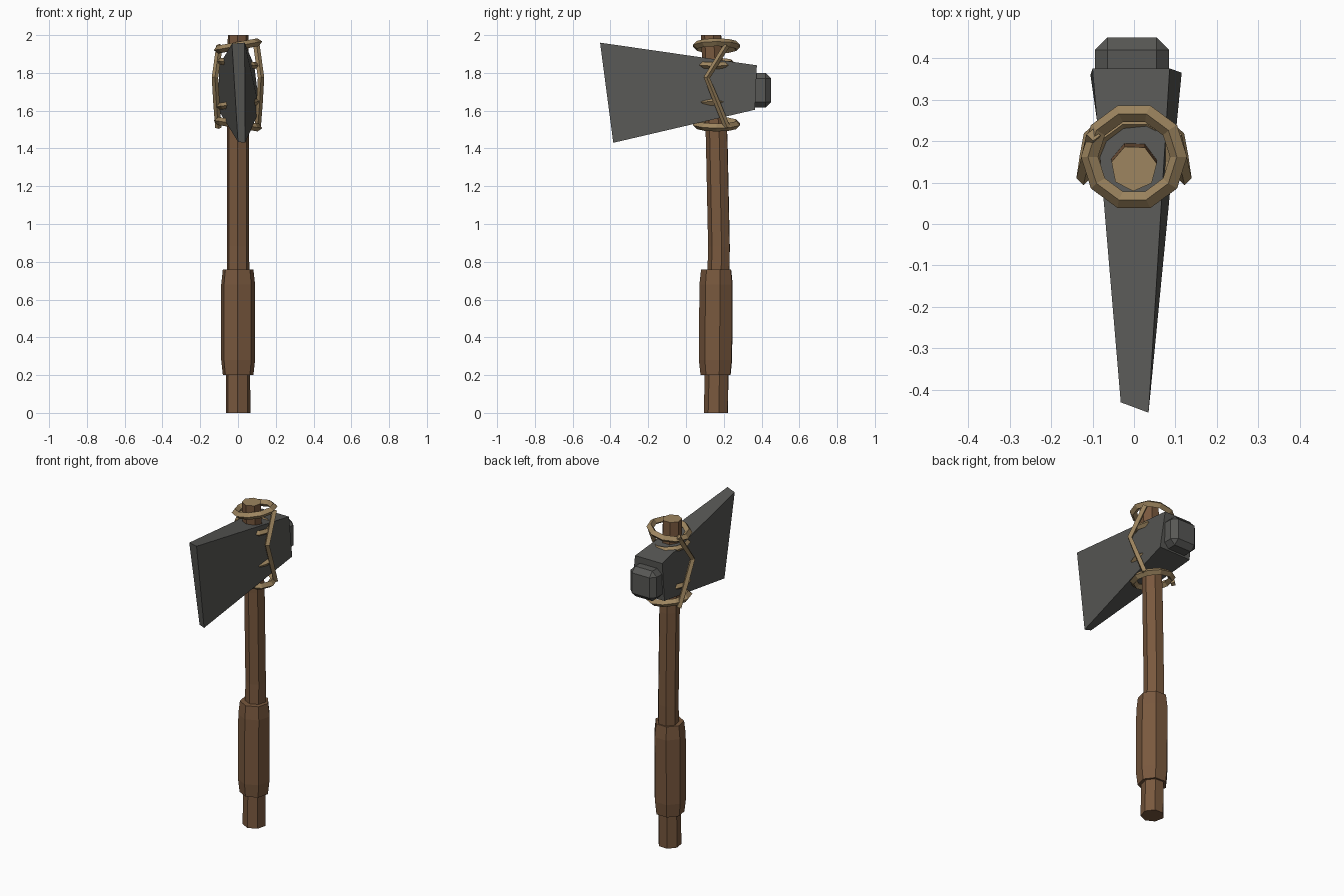
import bpy, bmesh, math
from mathutils import Vector, Matrix

cube = bpy.data.objects.get("Cube")
if cube:
    bpy.data.objects.remove(cube, do_unlink=True)


def material(name, rgb):
    m = bpy.data.materials.new(name)
    m.use_nodes = True
    m.diffuse_color = (*rgb, 1)
    m.node_tree.nodes["Principled BSDF"].inputs["Base Color"].default_value = (*rgb, 1)
    return m


wood = material("brown wood", (0.19, 0.098, 0.048))
cord = material("tan cord", (0.34, 0.235, 0.115))
stone = material("dark grey stone", (0.096, 0.096, 0.09))


def finish(name, bm, *mats):
    bmesh.ops.recalc_face_normals(bm, faces=bm.faces)
    me = bpy.data.meshes.new(name)
    bm.to_mesh(me)
    bm.free()
    for m in mats:
        me.materials.append(m)
    ob = bpy.data.objects.new(name, me)
    bpy.context.collection.objects.link(ob)
    return ob


def bridge(bm, rings, closed=False):
    """Skin a list of vertex rings, capping the ends unless closed."""
    pairs = list(zip(rings, rings[1:]))
    if closed:
        pairs.append((rings[-1], rings[0]))
    n = len(rings[0])
    for a, b in pairs:
        for i in range(n):
            j = (i + 1) % n
            bm.faces.new((a[i], a[j], b[j], b[i]))
    if not closed:
        bm.faces.new(rings[0])
        bm.faces.new(rings[-1])


def shaft(name, sections, *mats):
    """Seven-sided pole through (z, y, radius) sections."""
    bm = bmesh.new()
    angles = [math.radians(-92) + i * math.tau / 7 for i in range(7)]
    bridge(bm, [[bm.verts.new((r * math.cos(a), y + r * math.sin(a), z)) for a in angles]
                for z, y, r in sections])
    return finish(name, bm, *mats)


# Wooden handle with a pale cut top, and its thicker grip
handle = shaft("handle", [(0, 0.161, 0.067), (0.88, 0.177, 0.06),
                          (1.45, 0.165, 0.06), (2, 0.135, 0.056)], wood, cord)
for f in handle.data.polygons:
    if f.center.z > 1.99:
        f.material_index = 1
shaft("grip", [(0.2, 0.16, 0.083), (0.28, 0.16, 0.092),
               (0.68, 0.163, 0.092), (0.76, 0.163, 0.083)], wood)

# Stone blade: narrow tall cutting edge flaring back into a wide block
bm = bmesh.new()
edge = [(-0.032, -0.43, 1.955), (0.035, -0.455, 1.96), (0.038, -0.385, 1.43), (0, -0.375, 1.435)]
back = [(-0.1, 0.375, 1.84), (0.086, 0.375, 1.84), (0.115, 0.365, 1.605), (-0.105, 0.36, 1.605)]
bridge(bm, [[bm.verts.new(p) for p in ring] for ring in (edge, back)])
finish("blade", bm, stone)

# Chamfered hammer knob at the back
bm = bmesh.new()
bmesh.ops.create_cube(bm, size=1, matrix=Matrix.Translation((-0.005, 0.385, 1.708))
                      @ Matrix.Diagonal((0.178, 0.13, 0.185, 1)))
bmesh.ops.bevel(bm, geom=bm.edges[:], offset=0.03, segments=1, affect='EDGES')
finish("hammer_knob", bm, stone)


# Cord rings, diamond in section
def cord_ring(name, z, radius, tilt, y=0.162, thick=0.021):
    bm = bmesh.new()
    rings = []
    for i in range(10):
        a = i * math.tau / 10
        out = Vector((math.cos(a), math.sin(a), 0))
        rings.append([bm.verts.new(out * (radius + thick * math.cos(b))
                                   + Vector((0, 0, thick * math.sin(b))))
                      for b in (k * math.pi / 2 for k in range(4))])
    bridge(bm, rings, closed=True)
    bm.transform(Matrix.Translation((0, y, z)) @ Matrix.Rotation(tilt, 4, 'Y'))
    finish(name, bm, cord)


cord_ring("top_cord_ring", 1.943, 0.109, -0.18)
cord_ring("upper_cord_ring", 1.85, 0.095, 0.12, 0.15, 0.018)
cord_ring("lower_cord_ring", 1.635, 0.097, -0.12, 0.15, 0.018)
cord_ring("bottom_cord_ring", 1.528, 0.109, 0.16)


# Zigzag lacing down both sides of the blade
def lacing(name, side):
    path = [Vector((side * x, y, z)) for x, y, z in
            [(0.098, 0.215, 1.945), (0.122, 0.11, 1.775), (0.114, 0.165, 1.64), (0.104, 0.218, 1.51)]]
    bm = bmesh.new()
    rings = []
    for i, p in enumerate(path):
        along = (path[min(i + 1, 3)] - path[max(i - 1, 0)]).normalized()
        u = along.cross(Vector((1, 0, 0))).normalized()
        v = along.cross(u)
        rings.append([bm.verts.new(p + 0.017 * d) for d in (u, v, -u, -v)])
    bridge(bm, rings)
    finish(name, bm, cord)


lacing("left_lacing", 1)
lacing("right_lacing", -1)
